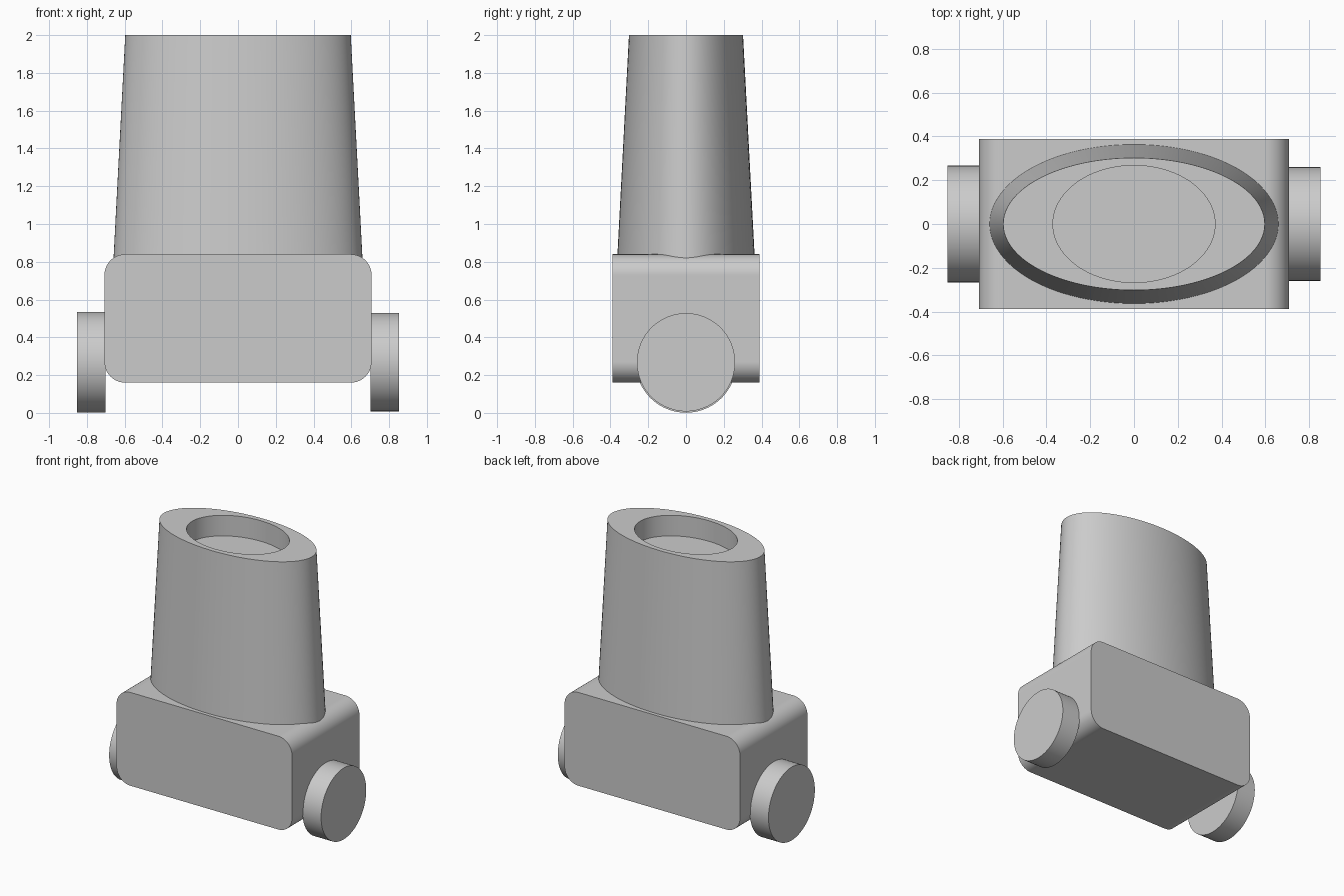
import bpy
import bmesh
from math import cos, sin, tau, radians
from mathutils import Matrix

old = bpy.data.objects.get("Cube")
if old:
    bpy.data.objects.remove(old, do_unlink=True)

grey = bpy.data.materials.new("plain grey")
grey.use_nodes = True
colour = (0.6, 0.6, 0.6, 1)
grey.diffuse_color = colour
grey.node_tree.nodes["Principled BSDF"].inputs["Base Color"].default_value = colour


def finish(bm, name):
    """Turn a bmesh into a smooth-shaded object with crisp edges."""
    bmesh.ops.recalc_face_normals(bm, faces=bm.faces)
    mesh = bpy.data.meshes.new(name)
    bm.to_mesh(mesh)
    bm.free()
    mesh.materials.append(grey)
    obj = bpy.data.objects.new(name, mesh)
    bpy.context.collection.objects.link(obj)
    bpy.ops.object.select_all(action="DESELECT")
    obj.select_set(True)
    bpy.context.view_layer.objects.active = obj
    bpy.ops.object.shade_smooth_by_angle(angle=radians(30))
    normals = obj.modifiers.new("Even normals", "WEIGHTED_NORMAL")
    normals.keep_sharp = True
    return obj


# Body: a block with its four long edges rounded
bm = bmesh.new()
bmesh.ops.create_cube(bm, size=1, matrix=Matrix.Translation((0, 0, 0.5))
                      @ Matrix.Diagonal((1.414, 0.776, 0.68, 1)))
depth_edges = [e for e in bm.edges
               if abs(e.verts[0].co.y - e.verts[1].co.y) > 0.5]
bmesh.ops.bevel(bm, geom=depth_edges, offset=0.11, segments=12,
                profile=0.5, affect="EDGES")
finish(bm, "body")

# Tower: oval rings from the buried foot, over the rim, down into the recess
SIDES = 96
rings = [(0.66, 0.365, 0.8), (0.597, 0.302, 2.0),
         (0.37, 0.267, 2.0), (0.37, 0.267, 1.85)]
bm = bmesh.new()
loops = [[bm.verts.new((rx * cos(tau * i / SIDES), ry * sin(tau * i / SIDES), z))
          for i in range(SIDES)] for rx, ry, z in rings]
for a, b in zip(loops, loops[1:]):
    for i in range(SIDES):
        j = (i + 1) % SIDES
        bm.faces.new((a[i], a[j], b[j], b[i]))
bm.faces.new(loops[0])
bm.faces.new(loops[-1])
finish(bm, "tower")

# Wheels: short discs against both ends of the body
for side, name, radius in ((1, "left_wheel", 0.26), (-1, "right_wheel", 0.267)):
    bm = bmesh.new()
    bmesh.ops.create_cone(bm, cap_ends=True, segments=80, radius1=radius,
                          radius2=radius, depth=0.15,
                          matrix=Matrix.Translation((side * 0.777, 0, 0.268))
                          @ Matrix.Rotation(radians(90), 4, "Y"))
    finish(bm, name)
